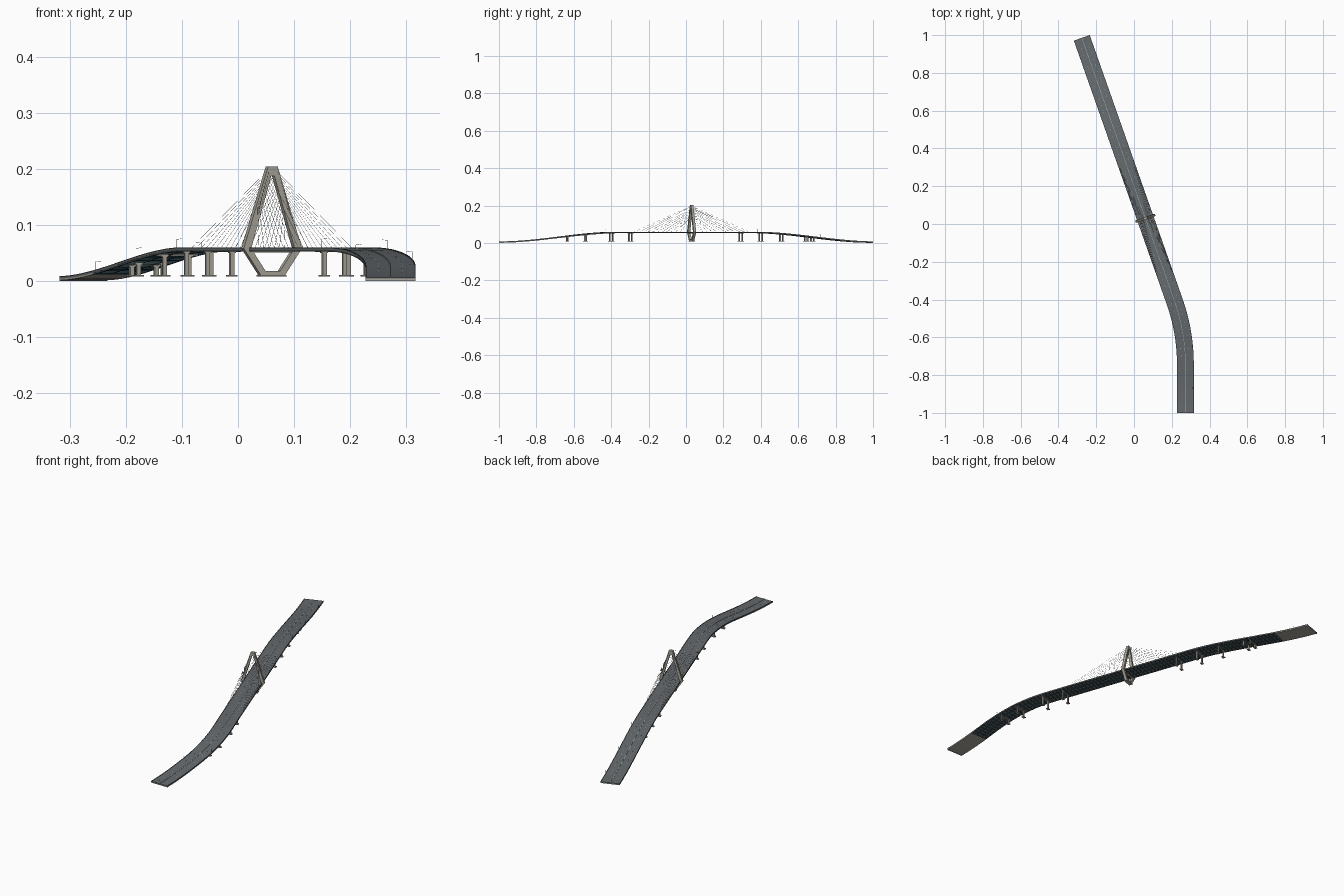
import bpy, bmesh, math
from mathutils import Vector, Matrix

if "Cube" in bpy.data.objects:
    bpy.data.objects.remove(bpy.data.objects["Cube"])

A = math.radians(19.4)          # heading of the main straight
P0 = Vector((0.06, 0.03, 0))    # pylon centre, where s = 0
X1, R = 0.272, 1.0              # x of the south straight, bend radius
T = R * math.tan(A / 2)
S_BEND = -((X1 - P0.x) / math.sin(A) - T)
S_MAX, HALF = 1.013, 0.0445


def heading(s):
    return A - min(max((S_BEND - s) / R, 0), A)


def centre(s):
    f = lambda a: Vector((-math.sin(a), math.cos(a), 0))
    p = P0 + f(A) * max(s, S_BEND)
    if s < S_BEND:
        a = heading(s)
        c = p + Vector((-math.cos(A), -math.sin(A), 0)) * R
        p = c + Vector((math.cos(a), math.sin(a), 0)) * R
        p.y -= max(S_BEND - A * R - s, 0)
    return p


S_MIN = S_BEND - A * R - (centre(S_BEND - A * R).y + 1)


def deck_z(s):
    t = min(max((abs(centre(s).y) - 0.36) / 0.64, 0), 1)
    return 0.058 - 0.0515 * t * t * (3 - 2 * t)


def pt(s, u, z):
    a = heading(s)
    p = centre(s) + Vector((math.cos(a), math.sin(a), 0)) * u
    p.z = z
    return p


def on_deck(s, u, dz):
    return pt(s, u, deck_z(s) + dz)


def mat(name, *c):
    m = bpy.data.materials.new(name)
    m.diffuse_color = (*c, 1)
    m.use_nodes = True
    m.node_tree.nodes["Principled BSDF"].inputs["Base Color"].default_value = m.diffuse_color
    return m


asphalt = mat("asphalt", 0.13, 0.145, 0.155)
concrete = mat("concrete", 0.40, 0.38, 0.33)
steel = mat("teal_steel", 0.03, 0.09, 0.12)
dark = mat("dark_steel", 0.06, 0.065, 0.065)
paint = mat("white_paint", 0.6, 0.6, 0.58)
grey = mat("light_grey", 0.45, 0.46, 0.47)


def finish(name, bm, m):
    bmesh.ops.recalc_face_normals(bm, faces=bm.faces[:])
    me = bpy.data.meshes.new(name)
    bm.to_mesh(me)
    bm.free()
    me.materials.append(m)
    ob = bpy.data.objects.new(name, me)
    bpy.context.collection.objects.link(ob)
    return ob


def sweep(bm, u0, u1, d0, d1, s0=S_MIN, s1=S_MAX):
    # rectangular section carried along the road
    n = max(1, round((s1 - s0) / 0.025))
    prev = first = None
    for i in range(n + 1):
        s = s0 + (s1 - s0) * i / n
        ring = [bm.verts.new(on_deck(s, u, d)) for u, d in
                ((u0, d0), (u1, d0), (u1, d1), (u0, d1))]
        if prev:
            for k in range(4):
                bm.faces.new((prev[k], prev[k - 1], ring[k - 1], ring[k]))
        first = first or ring
        prev = ring
    bm.faces.new(first)
    bm.faces.new(prev)


def block(bm, s, u, z0, z1, du, ds):
    # box standing square to the road
    p = pt(s, u, (z0 + z1) / 2)
    M = (Matrix.Translation(p) @ Matrix.Rotation(heading(s), 4, 'Z')
         @ Matrix.Diagonal((du, ds, z1 - z0, 1)))
    bmesh.ops.create_cube(bm, size=1, matrix=M)


def rod(bm, p, q, r, n=6):
    d = q - p
    M = Matrix.Translation((p + q) / 2) @ d.to_track_quat('Z', 'Y').to_matrix().to_4x4()
    bmesh.ops.create_cone(bm, cap_ends=True, segments=n, radius1=r, radius2=r,
                          depth=d.length, matrix=M)


# Road slab
bm = bmesh.new()
sweep(bm, -HALF, HALF, -0.0025, 0)
finish("road_slab", bm, asphalt)

# Parapets and median kerb
bm = bmesh.new()
for e in (-1, 1):
    sweep(bm, *sorted((e * HALF, e * (HALF - 0.0012))), 0, 0.002)
finish("parapets", bm, dark)
bm = bmesh.new()
sweep(bm, -0.001, 0.001, 0, 0.0012)
finish("median", bm, grey)

# Dashed lane lines
bm = bmesh.new()
s = S_MIN + 0.02
while s < S_MAX - 0.03:
    for u in (-0.021, 0.021):
        sweep(bm, u - 0.0003, u + 0.0003, 0, 0.0002, s, s + 0.012)
    s += 0.035
finish("lane_lines", bm, paint)

# Edge and inner girders, with cross beams between them
G0, G1 = S_MIN + 0.18, S_MAX - 0.18
bm = bmesh.new()
for u in (-0.0425, -0.015, 0.015, 0.0425):
    sweep(bm, u - 0.0015, u + 0.0015, -0.0055, -0.0025, G0, G1)
finish("girders", bm, dark)
bm = bmesh.new()
n = 85
for i in range(n + 1):
    s = G0 + (G1 - G0) * i / n
    sweep(bm, -0.042, 0.042, -0.005, -0.0025, s - 0.003, s + 0.003)
finish("cross_beams", bm, steel)

# Solid approach slabs and end walls
bm = bmesh.new()
for a, b in ((S_MIN, G0), (G1, S_MAX)):
    sweep(bm, -HALF, HALF, -0.0055, -0.0025, a, b)
for s in (S_MIN + 0.002, S_MAX - 0.002):
    block(bm, s, 0, 0, 0.004, HALF * 2, 0.004)
finish("approach_slabs", bm, concrete)

# Diamond pylon: outer and inner outlines bridged, with front and back faces
OUT = [(-0.009, 0.204), (0.009, 0.204), (0.055, 0.058), (0.022, 0.009), (-0.022, 0.009), (-0.055, 0.058)]
INN = [(-0.003, 0.187), (0.003, 0.187), (0.041, 0.058), (0.014, 0.018), (-0.014, 0.018), (-0.041, 0.058)]
bm = bmesh.new()
loops = [[bm.verts.new(pt(v, u, z)) for u, z in o]
         for o, v in ((OUT, -0.0068), (OUT, 0.0068), (INN, 0.0068), (INN, -0.0068))]
for j in range(4):
    a, b = loops[j], loops[(j + 1) % 4]
    for k in range(6):
        bm.faces.new((a[k - 1], a[k], b[k], b[k - 1]))
block(bm, 0, 0, 0.0075, 0.011, 0.050, 0.019)
block(bm, 0, 0, 0.0505, 0.0555, 0.094, 0.010)
finish("pylon", bm, concrete)

# Stay cables fanning from both legs to both deck edges
bm = bmesh.new()
N = 11
for e in (-1, 1):
    for d in (-1, 1):
        for i in range(N):
            f = i / (N - 1)
            z = 0.135 + 0.06 * f
            u = 0.0075 + (0.2 - z) * 0.315
            rod(bm, pt(d * 0.004, e * u, z),
                on_deck(d * (0.05 + 0.265 * f), e * 0.0415, 0), 0.0003, 4)
finish("stay_cables", bm, grey)

# Piers: twin columns with footings, caps and a cross head
bm = bmesh.new()
for y in (-0.634, -0.537, -0.40, -0.297, 0.293, 0.40, 0.51, 0.642, 0.676):
    s = min((S_MIN + i * 0.001 for i in range(2070)), key=lambda t: abs(centre(t).y - y))
    top = deck_z(s) - 0.005
    for u in (-0.023, 0.023):
        block(bm, s, u, 0.0075, 0.0105, 0.017, 0.013)
        block(bm, s, u, 0.0105, top, 0.0075, 0.0065)
        block(bm, s, u, top - 0.003, top, 0.012, 0.008)
    block(bm, s, 0, top - 0.001, top + 0.001, 0.078, 0.007)
finish("piers", bm, concrete)

# Street lamps alternating along both edges
bm = bmesh.new()
for i in range(6):
    for d in (-1, 1):
        s = d * (0.39 + i * 0.108)
        e = 1 if i % 2 else -1
        base, top = on_deck(s, e * 0.043, 0), on_deck(s, e * 0.043, 0.0165)
        rod(bm, base, top, 0.0004)
        rod(bm, top, on_deck(s, e * 0.035, 0.0175), 0.0003)
        z = deck_z(s)
        block(bm, s, e * 0.0345, z + 0.0171, z + 0.0178, 0.003, 0.0014)
finish("street_lamps", bm, grey)
